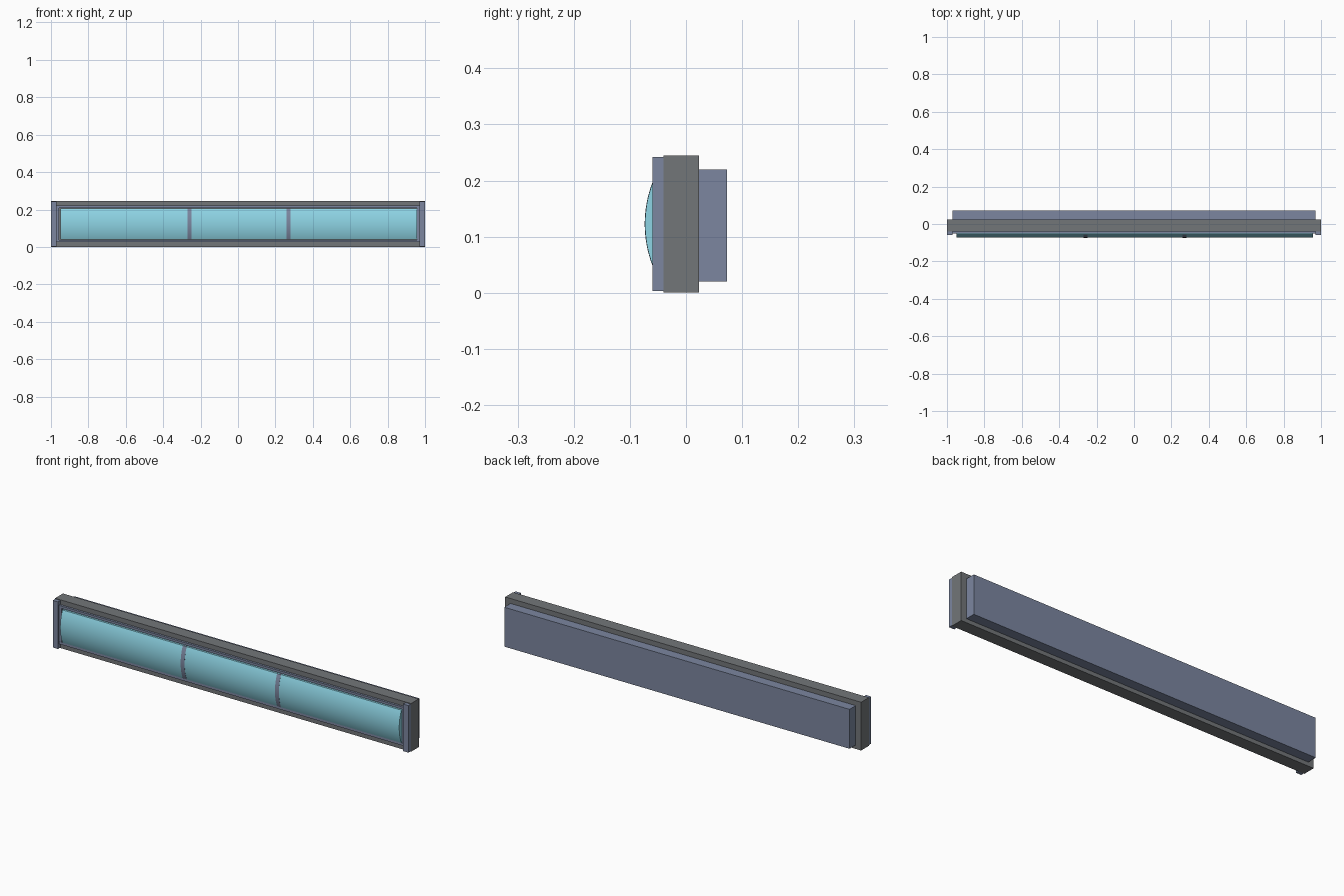
import bpy, math

if "Cube" in bpy.data.objects:
    bpy.data.objects.remove(bpy.data.objects["Cube"])


def material(name, color):
    m = bpy.data.materials.new(name)
    m.diffuse_color = (*color, 1)
    m.use_nodes = True
    m.node_tree.nodes["Principled BSDF"].inputs["Base Color"].default_value = m.diffuse_color
    return m


BLUE_GREY = material("blue_grey", (0.20, 0.24, 0.35))
DARK_GREY = material("dark_grey", (0.17, 0.18, 0.19))
GLASS = material("pale_blue", (0.27, 0.66, 0.78))


def add_mesh(name, verts, faces, mat):
    me = bpy.data.meshes.new(name)
    me.from_pydata(verts, [], faces)
    me.materials.append(mat)
    ob = bpy.data.objects.new(name, me)
    bpy.context.collection.objects.link(ob)
    return ob


def prism(name, profile, x0, x1, mat):
    """Extrude a closed (y, z) profile along x."""
    n = len(profile)
    verts = [(x, y, z) for x in (x0, x1) for y, z in profile]
    faces = [tuple(range(n))[::-1], tuple(range(n, 2 * n))]
    faces += [(i, (i + 1) % n, n + (i + 1) % n, n + i) for i in range(n)]
    return add_mesh(name, verts, faces, mat)


def box(name, x0, x1, y0, y1, z0, z1, mat):
    return prism(name, [(y0, z0), (y1, z0), (y1, z1), (y0, z1)], x0, x1, mat)


def bowed(name, x0, x1, proud, mat):
    """Strip whose front bulges in a shallow arc."""
    half, sag, zc, steps = 0.083, 0.0175, 0.1225, 24
    r = (half ** 2 + sag ** 2) / (2 * sag)
    a = math.asin(half / r)
    pts = [(-0.039, zc - half), (-0.039, zc + half)]
    for i in range(steps + 1):
        t = a - 2 * a * i / steps
        pts.append((-0.073 - proud + r * (1 - math.cos(t)), zc + r * math.sin(t)))
    ob = prism(name, pts, x0, x1, mat)
    bpy.context.view_layer.objects.active = ob
    ob.select_set(True)
    bpy.ops.object.shade_smooth_by_angle(angle=math.radians(30))
    ob.select_set(False)


# Rear housing and main body
box("rear_housing", -0.97, 0.97, 0.02, 0.073, 0.02, 0.22, BLUE_GREY)
box("main_body", -1, 1, -0.04, 0.023, 0, 0.245, DARK_GREY)

# End caps and inner posts
for side, s in (("left", -1), ("right", 1)):
    xs = sorted((s * 0.97, s * 0.999))
    box(side + "_end_cap", *xs, -0.06, -0.038, 0.003, 0.242, BLUE_GREY)
    xs = sorted((s * 0.958, s * 0.971))
    box(side + "_inner_post", *xs, -0.05, -0.038, 0.025, 0.22, BLUE_GREY)

# Long trim rails above and below the glass
for name, z in (("lower_rail", 0.025), ("upper_rail", 0.209)):
    box(name, -0.97, 0.97, -0.051, -0.038, z, z + 0.012, BLUE_GREY)

# Bowed glass panes and the dividers between them
bowed("glass_pane", -0.948, 0.957, 0, GLASS)
for name, x in (("left_divider", -0.26), ("right_divider", 0.27)):
    bowed(name, x - 0.011, x + 0.011, 0.0006, BLUE_GREY)
